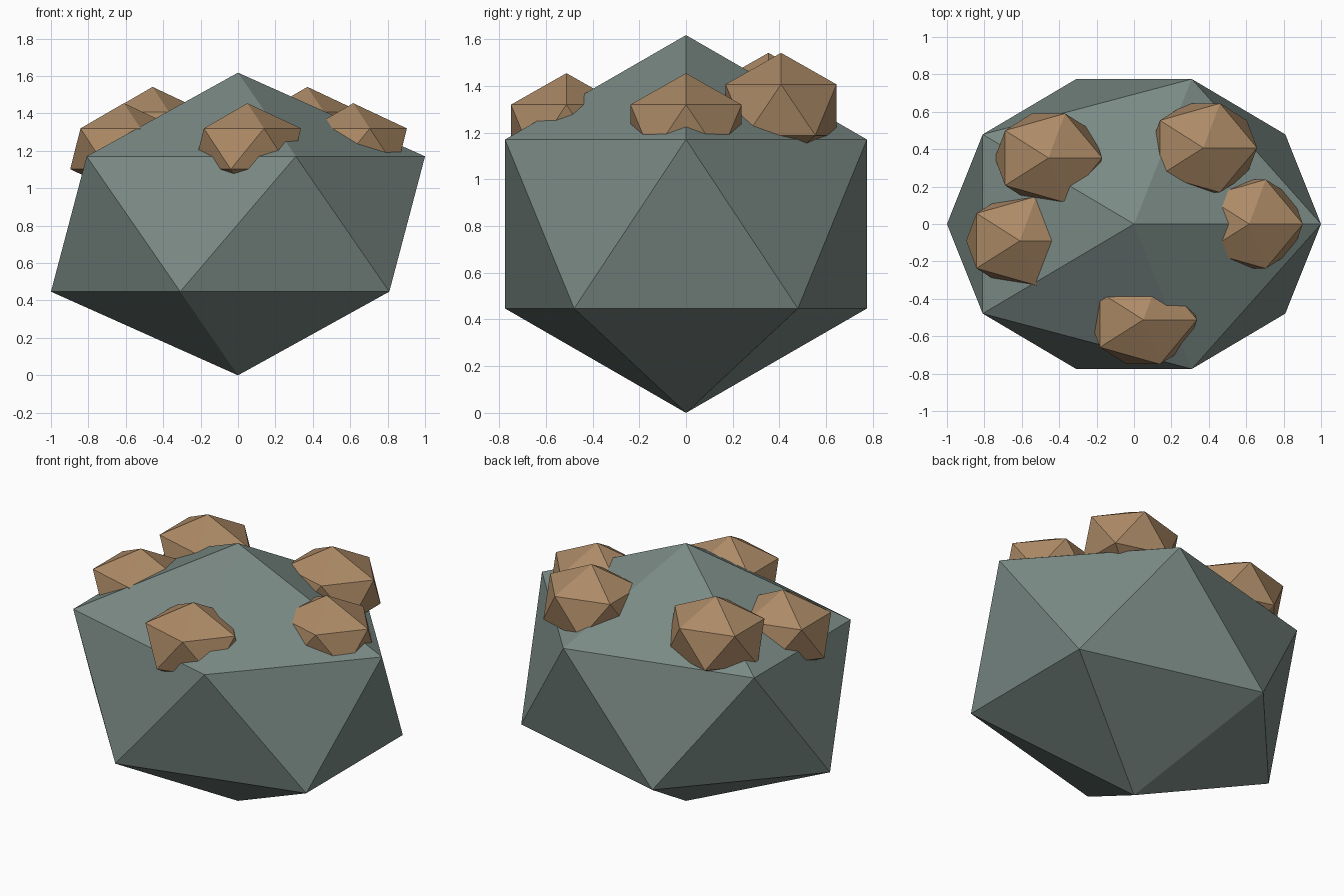
import bpy

default = bpy.data.objects.get("Cube")
if default:
    bpy.data.objects.remove(default, do_unlink=True)


def make_material(name, rgb):
    mat = bpy.data.materials.new(name)
    mat.use_nodes = True
    color = (*rgb, 1.0)
    mat.diffuse_color = color
    mat.node_tree.nodes["Principled BSDF"].inputs["Base Color"].default_value = color
    return mat


slate = make_material("slate_grey", (0.195, 0.254, 0.235))
tan = make_material("tan_brown", (0.413, 0.254, 0.133))


def add_stone(name, apex, radii, height, mat):
    """Flat-shaded icosahedron hung from its top point, with ring radii and full height."""
    bpy.ops.mesh.primitive_ico_sphere_add(subdivisions=1, radius=1.0)
    obj = bpy.context.object
    obj.name = obj.data.name = name
    ring = 0.8944  # ring radius of a unit icosahedron
    x, y, top = apex
    for v in obj.data.vertices:
        v.co.x = x + v.co.x * radii[0] / ring
        v.co.y = y + v.co.y * radii[1] / ring
        v.co.z = top + (v.co.z - 1.0) * height / 2
    obj.data.materials.append(mat)
    bpy.ops.object.shade_flat()
    return obj


# Large boulder body
add_stone("boulder", (0, 0, 1.618), (1.0, 0.815), 1.618, slate)

# Nuggets half sunk into the upper faces
nuggets = {
    "back_right_nugget": (-0.457, 0.353, 1.542),
    "back_left_nugget": (0.371, 0.407, 1.542),
    "left_nugget": (0.616, 0.0, 1.455),
    "front_nugget": (0.05, -0.512, 1.455),
    "right_nugget": (-0.61, -0.09, 1.455),
}
for name, apex in nuggets.items():
    add_stone(name, apex, (0.287, 0.25), 0.488, tan)
